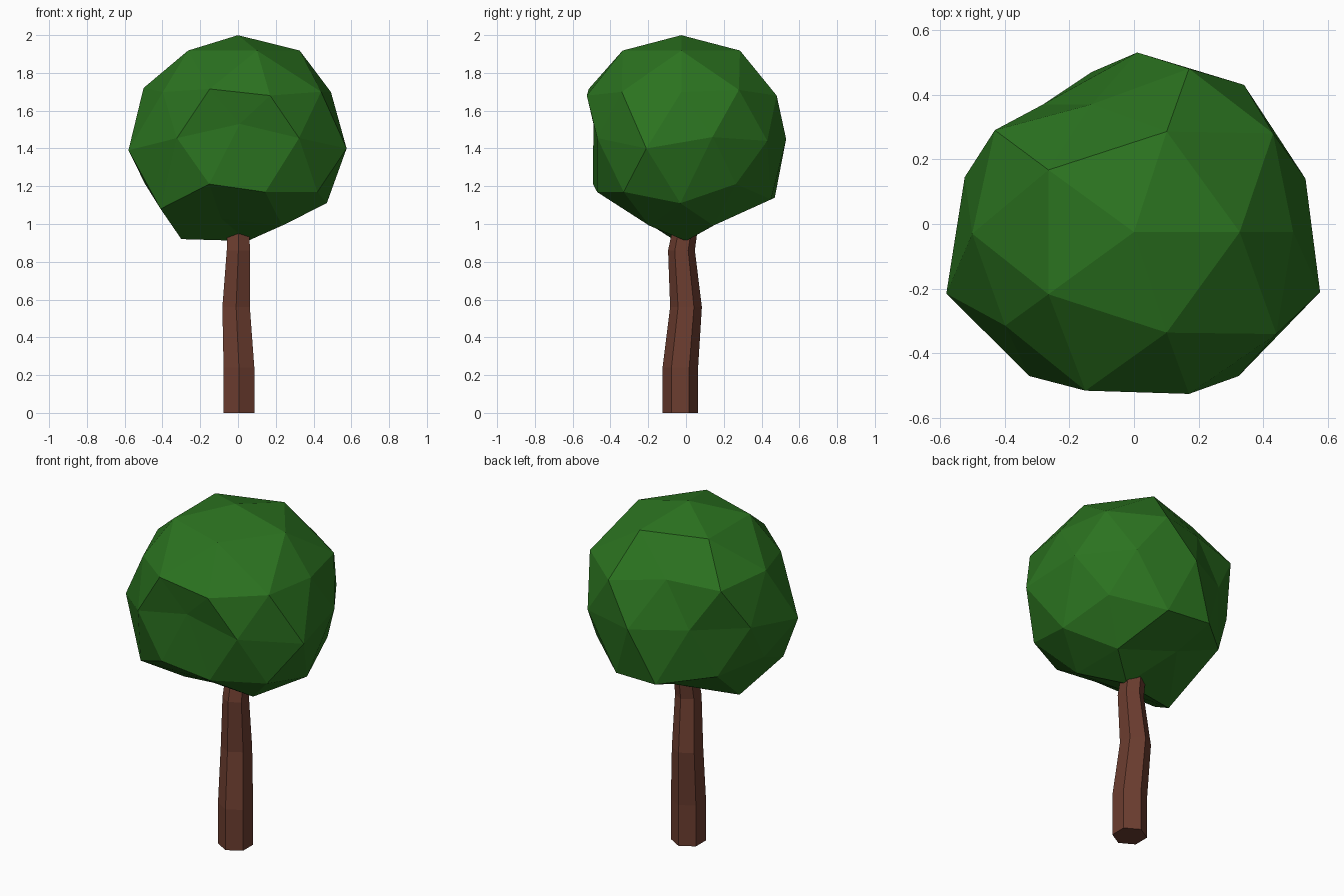
import bpy, bmesh, math
from mathutils import Vector

if "Cube" in bpy.data.objects:
    bpy.data.objects.remove(bpy.data.objects["Cube"])


def finish(bm, name, color):
    bmesh.ops.recalc_face_normals(bm, faces=bm.faces)
    mesh = bpy.data.meshes.new(name)
    bm.to_mesh(mesh)
    bm.free()
    mat = bpy.data.materials.new(name + "_color")
    mat.diffuse_color = color
    mat.use_nodes = True
    mat.node_tree.nodes["Principled BSDF"].inputs["Base Color"].default_value = mat.diffuse_color
    mesh.materials.append(mat)
    obj = bpy.data.objects.new(name, mesh)
    bpy.context.collection.objects.link(obj)
    return obj


# Trunk: crooked six-sided loft, stations are (x, y, z, radius)
stations = [(0.005, -0.03, 0, 0.094), (0.005, -0.03, 0.24, 0.094),
            (-0.01, 0, 0.56, 0.084), (0.002, -0.024, 0.86, 0.071),
            (0.002, 0.0, 1.0, 0.065)]
bm = bmesh.new()
rings = []
for x, y, z, r in stations:
    angles = [math.radians(30 + 60 * i) for i in range(6)]
    rings.append([bm.verts.new((x + r * math.cos(a), y + r * math.sin(a), z))
                  for a in angles])
for low, high in zip(rings, rings[1:]):
    for i in range(6):
        j = (i + 1) % 6
        bm.faces.new((low[i], low[j], high[j], high[i]))
bm.faces.new(rings[0][::-1])
bm.faces.new(rings[-1])
finish(bm, "trunk", (0.15, 0.047, 0.029, 1))

# Crown: icosphere with its upper ring widened
center = Vector((0, -0.025, 1.455))
bm = bmesh.new()
bmesh.ops.create_icosphere(bm, subdivisions=2, radius=0.55)
for v in bm.verts:
    if 0.42 < v.co.z < 0.5:
        v.co.x *= 1.13
        v.co.y *= 1.13
    v.co.z *= 0.99
    v.co += center

# Crown lumps and dents: nearest vertex is pulled to each point
lumps = [(0.53, 0.14, 1.46), (0.01, 0.53, 1.45), (-0.28, 0.37, 1.46),
         (-0.58, -0.215, 1.39), (0.01, -0.49, 1.53), (0.575, -0.21, 1.40),
         (0.17, 0.48, 1.68), (-0.43, 0.29, 1.70), (0.17, -0.525, 1.68),
         (0.43, 0.28, 1.71), (-0.13, 0.37, 1.72), (-0.50, -0.03, 1.72),
         (-0.15, -0.515, 1.715), (0.44, -0.34, 1.70), (0.42, -0.33, 1.17),
         (0.47, -0.03, 1.11), (0.14, 0.45, 1.13), (-0.13, 0.47, 1.14),
         (-0.41, -0.32, 1.08), (-0.09, -0.23, 1.03), (-0.30, -0.07, 0.92),
         (-0.09, 0.25, 1.05), (0.05, 0.0, 0.91), (0.34, 0.43, 1.44)]
start = [(v, v.co.copy()) for v in bm.verts]
for p in map(Vector, lumps):
    min(start, key=lambda s: (s[1] - p).length)[0].co = p
finish(bm, "crown", (0.024, 0.17, 0.014, 1))
